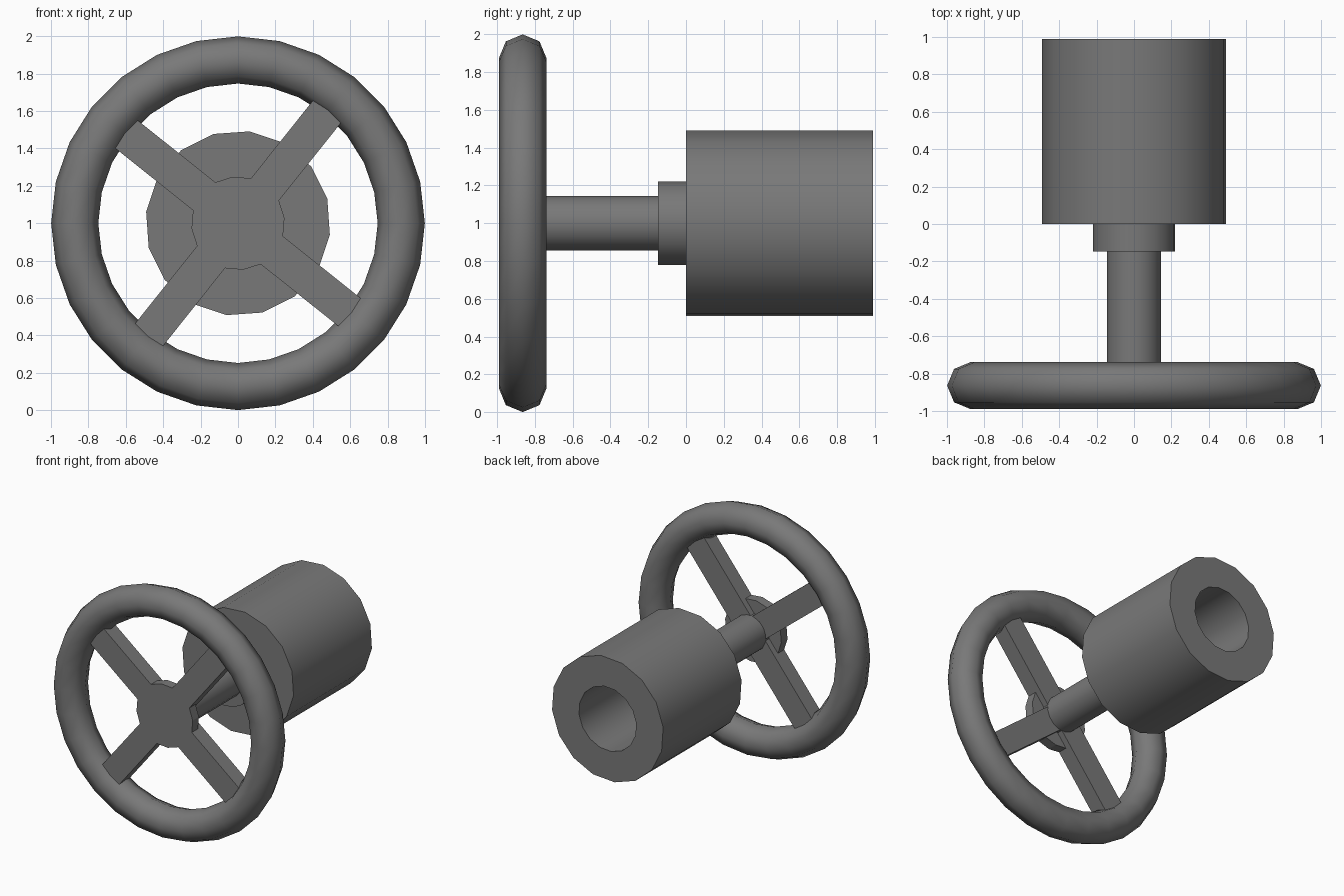
import bpy, bmesh
from math import sin, cos, pi, radians

cube = bpy.data.objects.get("Cube")
if cube:
    bpy.data.objects.remove(cube)

grey = bpy.data.materials.new("dark_grey_metal")
grey.use_nodes = True
grey.diffuse_color = (0.19, 0.19, 0.19, 1)
grey.node_tree.nodes["Principled BSDF"].inputs["Base Color"].default_value = (0.19, 0.19, 0.19, 1)

AXIS_Z = 1.0
WHEEL_Y = -0.864
TILT = 2 * pi / 7        # direction of the first spoke


def finish(name, bm, smooth_angle):
    bmesh.ops.recalc_face_normals(bm, faces=bm.faces)
    mesh = bpy.data.meshes.new(name)
    bm.to_mesh(mesh)
    bm.free()
    mesh.materials.append(grey)
    obj = bpy.data.objects.new(name, mesh)
    bpy.context.collection.objects.link(obj)
    bpy.ops.object.select_all(action='DESELECT')
    obj.select_set(True)
    bpy.context.view_layer.objects.active = obj
    if smooth_angle:
        bpy.ops.object.shade_smooth_by_angle(angle=radians(smooth_angle))
    return obj


def lathe(name, profile, sides, start=0.0, closed=False, smooth_angle=30):
    """Turn a (radius, y) profile around the horizontal axis; open ends are capped."""
    bm = bmesh.new()
    rings = []
    for r, y in profile:
        angles = [start + 2 * pi * i / sides for i in range(sides)]
        rings.append([bm.verts.new((r * cos(a), y, AXIS_Z + r * sin(a))) for a in angles])
    pairs = list(zip(rings, rings[1:]))
    if closed:
        pairs.append((rings[-1], rings[0]))
    else:
        bm.faces.new(rings[0])
        bm.faces.new(rings[-1])
    for a, b in pairs:
        for i in range(sides):
            j = (i + 1) % sides
            bm.faces.new((a[i], a[j], b[j], b[i]))
    return finish(name, bm, smooth_angle)


def slab(name, outline, y0, y1):
    """Extrude a flat outline between two depths."""
    bm = bmesh.new()
    front = [bm.verts.new((x, y0, AXIS_Z + z)) for x, z in outline]
    back = [bm.verts.new((x, y1, AXIS_Z + z)) for x, z in outline]
    bm.faces.new(front)
    bm.faces.new(back)
    n = len(outline)
    for i in range(n):
        j = (i + 1) % n
        bm.faces.new((front[i], front[j], back[j], back[i]))
    return finish(name, bm, 0)


def four_arms(points):
    """Repeat one arm's points four times around the axis."""
    result = []
    for k in range(4):
        a = TILT + k * pi / 2
        result += [(u * cos(a) - v * sin(a), u * sin(a) + v * cos(a)) for u, v in points]
    return result


# Wheel rim
rim_r, tube_r = 0.873, 0.126
tube = [(rim_r + tube_r * cos(k * pi / 4), WHEEL_Y + tube_r * sin(k * pi / 4)) for k in range(8)]
lathe("wheel_rim", tube, 28, closed=True, smooth_angle=60)

# Hub with spokes in front, plain crossed spokes behind
hub_r, spoke_end, half_depth = 0.25, 0.78, 0.063
half_w = hub_r * sin(pi / 8)
root = hub_r * cos(pi / 8)
corner = hub_r * cos(pi / 4)
hub_arm = [(root, -half_w), (spoke_end, -half_w), (spoke_end, half_w), (root, half_w), (corner, corner)]
cross_arm = [(spoke_end, -half_w), (spoke_end, half_w), (half_w, half_w)]
middle = WHEEL_Y + 0.015
slab("hub_and_spokes", four_arms(hub_arm), WHEEL_Y - half_depth, middle)
slab("spoke_backs", four_arms(cross_arm), middle, WHEEL_Y + half_depth)

# Shaft, collar and hollow drum
turn = radians(15.3)
lathe("shaft", [(0.145, WHEEL_Y), (0.145, -0.14)], 16, turn)
lathe("collar", [(0.222, -0.147), (0.222, 0.01)], 16, turn)
lathe("drum", [(0.495, 0), (0.495, 0.99), (0.255, 0.99), (0.255, 0.1)], 16, turn)
